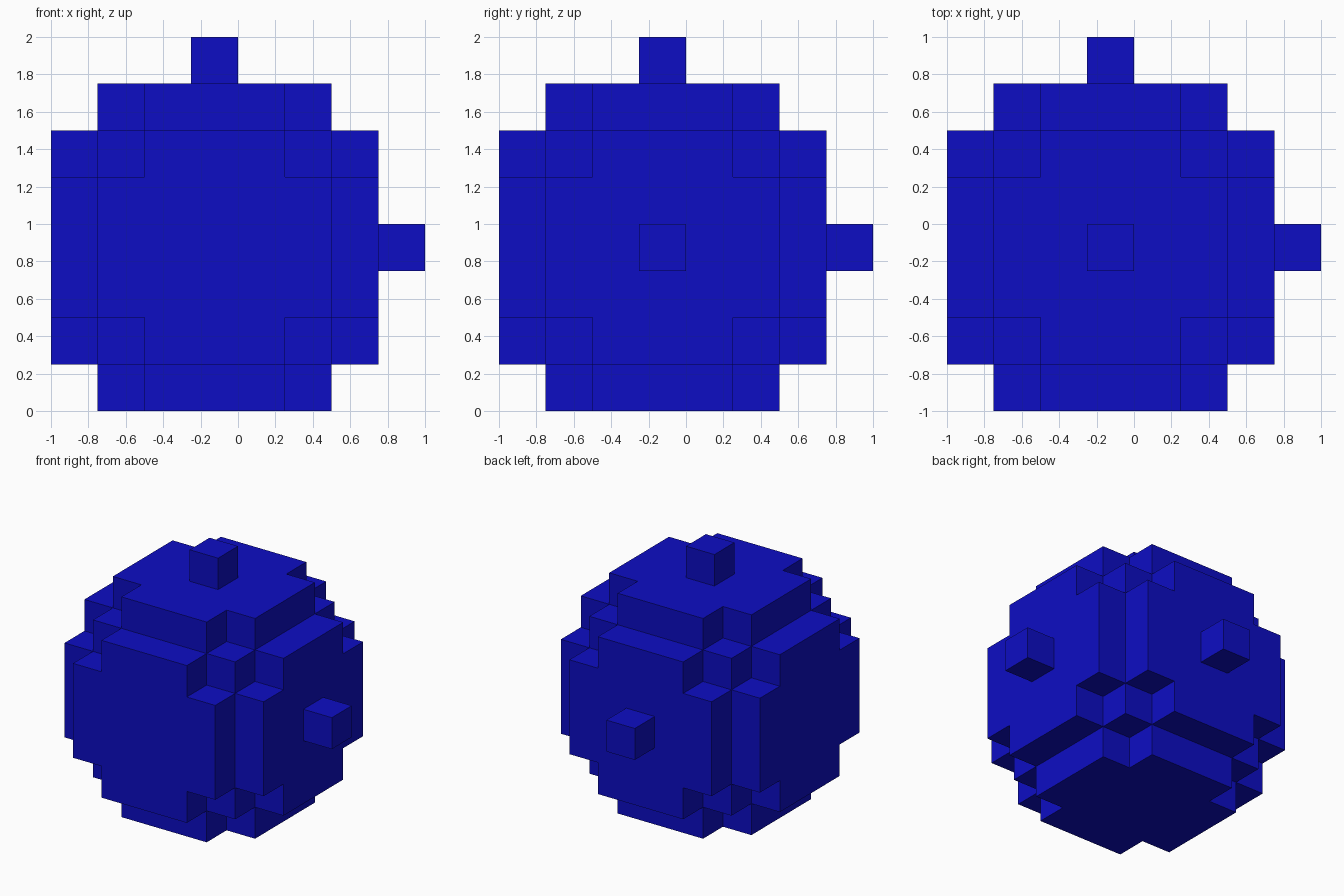
import bpy
import bmesh
from itertools import product
from mathutils import Vector

if "Cube" in bpy.data.objects:
    bpy.data.objects.remove(bpy.data.objects["Cube"])

CELL = 0.25                                # edge of one block
CENTRE = Vector((-0.125, -0.125, 0.875))   # middle of the ball
AXES = [Vector(a) for a in ((1, 0, 0), (0, 1, 0), (0, 0, 1))]

blue = bpy.data.materials.new("deep blue")
blue.use_nodes = True
colour = (0.004, 0.004, 0.55, 1.0)
blue.diffuse_color = colour
blue.node_tree.nodes["Principled BSDF"].inputs["Base Color"].default_value = colour


def build_blocks(name, cells, neighbours=frozenset()):
    """Outer skin of a set of grid cells, merged into large flat faces."""
    filled = set(cells) | set(neighbours)
    bm = bmesh.new()
    for cell in cells:
        for i, sign in product(range(3), (1, -1)):
            n = AXES[i] * sign
            if tuple(int(c + d) for c, d in zip(cell, n)) in filled:
                continue
            u = AXES[(i + 1) % 3]
            v = n.cross(u)
            mid = Vector(cell) + n * 0.5
            corners = [mid + (u * a + v * b) * 0.5
                       for a, b in ((-1, -1), (1, -1), (1, 1), (-1, 1))]
            bm.faces.new([bm.verts.new(CENTRE + c * CELL) for c in corners])
    bmesh.ops.remove_doubles(bm, verts=bm.verts, dist=0.001)
    bmesh.ops.dissolve_limit(bm, angle_limit=0.01, verts=bm.verts, edges=bm.edges)
    mesh = bpy.data.meshes.new(name)
    bm.to_mesh(mesh)
    bm.free()
    mesh.materials.append(blue)
    obj = bpy.data.objects.new(name, mesh)
    bpy.context.collection.objects.link(obj)
    return obj


# Stepped ball, seven blocks across
ball = [c for c in product(range(-3, 4), repeat=3) if sum(k * k for k in c) <= 14]
build_blocks("stepped_ball", ball)

# Single-block pegs on the left, back and top
for name, cell in (("left_peg", (4, 0, 0)), ("back_peg", (0, 4, 0)), ("top_peg", (0, 0, 4))):
    build_blocks(name, [cell], ball)
